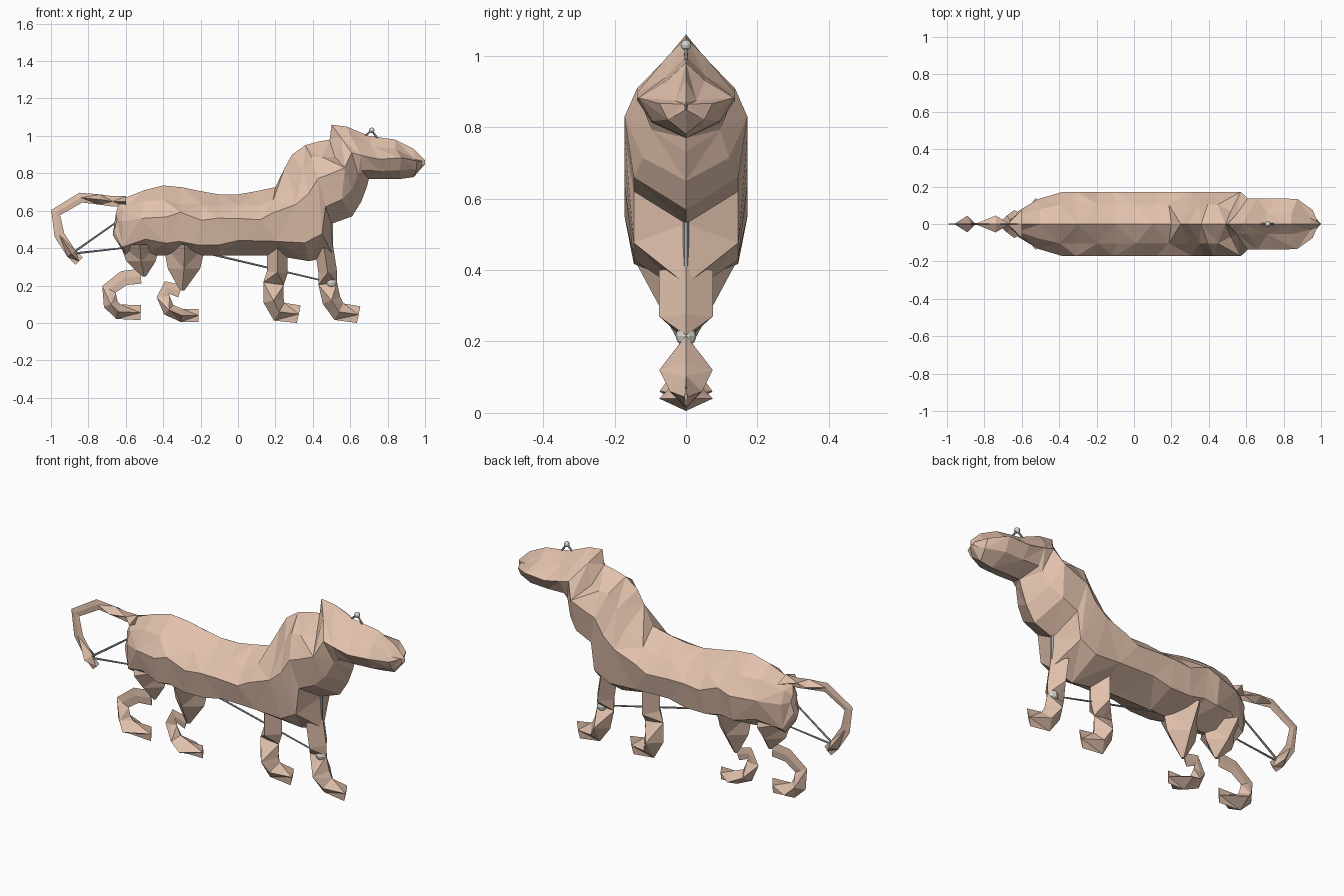
import bpy
import bmesh
import random
from math import cos
from mathutils import Vector, Matrix

cube = bpy.data.objects.get("Cube")
if cube:
    bpy.data.objects.remove(cube, do_unlink=True)

random.seed(7)


def make_material(name, colour):
    material = bpy.data.materials.new(name)
    material.use_nodes = True
    material.diffuse_color = colour
    shader = material.node_tree.nodes["Principled BSDF"]
    shader.inputs["Base Color"].default_value = colour
    return material


TAN = make_material("warm tan", (.75, .53, .41, 1))
GREY = make_material("steel grey", (.4, .42, .4, 1))
PALE = make_material("pale grey", (.7, .7, .64, 1))

# Half cross-sections: (fraction from upper to lower edge, fraction of half-width)
ROUNDED = [(0, 0), (.2, .6), (.4, 1), (.8, .85), (1, 0)]
PEAKED = [(0, 0), (.25, .4), (.5, 1), (.8, .7), (1, 0)]
BLADE = [(0, 0), (.5, 1), (1, 0)]

# Half-widths of a folded limb at each joint of its path
PINCHED, SLIM, FULL = .004, .045, .075


def point(x, z):
    return Vector((x, 0, z))


def finish(bm, name, material):
    bmesh.ops.recalc_face_normals(bm, faces=bm.faces)
    mesh = bpy.data.meshes.new(name)
    bm.to_mesh(mesh)
    bm.free()
    mesh.materials.append(material)
    part = bpy.data.objects.new(name, mesh)
    bpy.context.collection.objects.link(part)


def loft(name, stations, jitter=0):
    """Faceted skin over stations of (upper edge, lower edge, half-width, profile)."""
    bm = bmesh.new()
    rings = []
    for upper, lower, width, profile in stations:
        ring = []
        for fraction, side in profile:
            spot = upper.lerp(lower, fraction)
            if side:
                spot.x += random.uniform(-jitter, jitter)
                spot.z += random.uniform(-jitter, jitter)
                spot.y = side * width
            ring.append(bm.verts.new(spot))
        rings.append(ring)
    # Alternating diagonals give the folded paper look
    for i, (ring, following) in enumerate(zip(rings, rings[1:])):
        for j in range(len(ring) - 1):
            quad = [ring[j], ring[j + 1], following[j + 1], following[j]]
            if (i + j) % 2:
                quad = quad[1:] + quad[:1]
            first, second, third, fourth = quad
            bm.faces.new((first, second, third))
            bm.faces.new((first, third, fourth))
    bm.faces.new(rings[0])
    bm.faces.new(rings[-1])
    bmesh.ops.mirror(bm, geom=bm.verts[:] + bm.edges[:] + bm.faces[:],
                     matrix=Matrix.Identity(4), merge_dist=.001, axis='Y')
    finish(bm, name, TAN)


def limb(name, path, thickness, widths):
    """Folded strip of even thickness that follows a path of (x, z) joints."""
    joints = [point(*joint) for joint in path]
    stations = []
    for i, (joint, width) in enumerate(zip(joints, widths)):
        ahead = joints[min(i + 1, len(joints) - 1)]
        along = (ahead - joints[max(i - 1, 0)]).normalized()
        across = point(-along.z, along.x) * thickness / 2
        edges = [joint + across, joint - across]
        for edge in edges:
            edge.z = max(edge.z, 0)
        stations.append((*edges, width, BLADE))
    loft(name, stations)


def thigh(name, left, right, tip):
    """Full wedge that narrows from the underside of the body to a tip."""
    stations = []
    for t in (0, .5, .95):
        ends = [point(x, .42).lerp(point(*tip), t) for x in (left, right)]
        for end, x in zip(ends, (left, right)):
            end.x = x + (tip[0] - x) * t * t
        stations.append((*ends, .14 * (1 - t), BLADE))
    loft(name, stations)


def rod(name, start, end, radius=.006):
    a, b = point(*start), point(*end)
    bm = bmesh.new()
    bmesh.ops.create_cone(bm, cap_ends=True, segments=6, radius1=radius,
                          radius2=radius * .7, depth=(b - a).length)
    turn = (b - a).to_track_quat('Z', 'Y').to_matrix().to_4x4()
    bm.transform(Matrix.Translation((a + b) / 2) @ turn)
    finish(bm, name, GREY)


def ball(name, centre, radius):
    bm = bmesh.new()
    bmesh.ops.create_uvsphere(bm, u_segments=10, v_segments=6, radius=radius)
    bm.transform(Matrix.Translation(point(*centre)))
    finish(bm, name, PALE)


def body_width(x):
    """Half-width: round at the rump, narrower on the head, pointed muzzle."""
    if x > .58:
        return .133 * min(1, (max(1 - x, 0) / .15) ** .7) + PINCHED
    return .172 * min(1, ((x + .68) / .25) ** .8)


# Torso: a gently waved back over a level belly
edges = [(point(-.64, .63), point(-.67, .47))]
for step in range(9):
    x = step / 10 - .6
    back = min(.71 + .025 * cos(9 * (x + .4)), .91 + .4 * x)
    edges.append((point(x, back), point(x, .36)))

# Neck and head: edges fan round from the withers to the muzzle
for upper, lower in [
    ((.25, .83), (.38, .33)), ((.29, .9), (.51, .36)),
    ((.36, .95), (.5, .53)), ((.43, .97), (.61, .57)),
    ((.49, .98), (.66, .65)), ((.5, 1.06), (.69, .73)),
    ((.58, 1.05), (.7, .77)), ((.7, 1), (.8, .77)),
    ((.84, .98), (.87, .77)), ((.94, .93), (.94, .78)),
    ((1, .87), (1, .85)),
]:
    edges.append((point(*upper), point(*lower)))

stations = []
for upper, lower in edges:
    middle = (upper.x + lower.x) / 2
    stations.append((upper, lower, body_width(middle),
                     PEAKED if middle > .57 else ROUNDED))
loft("body", stations, .02)

# Tail: thin curled strip with a tuft
limb("tail", [(-.6, .65), (-.67, .65), (-.74, .66), (-.84, .67), (-.975, .59),
              (-.955, .47), (-.89, .37), (-.85, .33)], .055,
     [FULL, PINCHED, SLIM, PINCHED, PINCHED, PINCHED, SLIM, PINCHED])

# Hind legs: thigh wedges over hooked shins and paws
thigh("rear_thigh", -.63, -.42, (-.5, .24))
thigh("middle_thigh", -.4, -.17, (-.3, .16))
limb("rear_shin", [(-.52, .25), (-.61, .24), (-.69, .18), (-.68, .1),
                   (-.64, .06), (-.52, .055)], .08,
     [PINCHED, PINCHED, PINCHED, SLIM, FULL, PINCHED])
limb("middle_shin", [(-.31, .17), (-.38, .19), (-.4, .14), (-.37, .07),
                     (-.3, .04), (-.21, .04)], .07,
     [PINCHED, PINCHED, PINCHED, SLIM, FULL, PINCHED])

# Front legs: pinched at the knee, widest at the ankle
FORELEG = [FULL, FULL, PINCHED, FULL, SLIM, PINCHED]
limb("middle_foreleg", [(.21, .4), (.21, .27), (.19, .21), (.19, .12),
                        (.22, .06), (.325, .04)], .11, FORELEG)
limb("lead_foreleg", [(.46, .4), (.48, .27), (.48, .21), (.5, .12),
                      (.54, .06), (.645, .04)], .1, FORELEG)

# Wire supports and their joints
chest, brow, tuft = (.5, .215), (.715, 1.03), (-.89, .37)
rod("belly_rod", (-.28, .4), chest)
rod("chest_rod", (.5, .55), chest, .009)
ball("chest_joint", chest, .029)
rod("tail_rod_upper", tuft, (-.62, .56))
rod("tail_rod_lower", tuft, (-.62, .4))
rod("brow_rod_rear", (.68, 1), brow)
rod("brow_rod_front", (.75, .98), brow)
ball("brow_joint", brow, .015)
